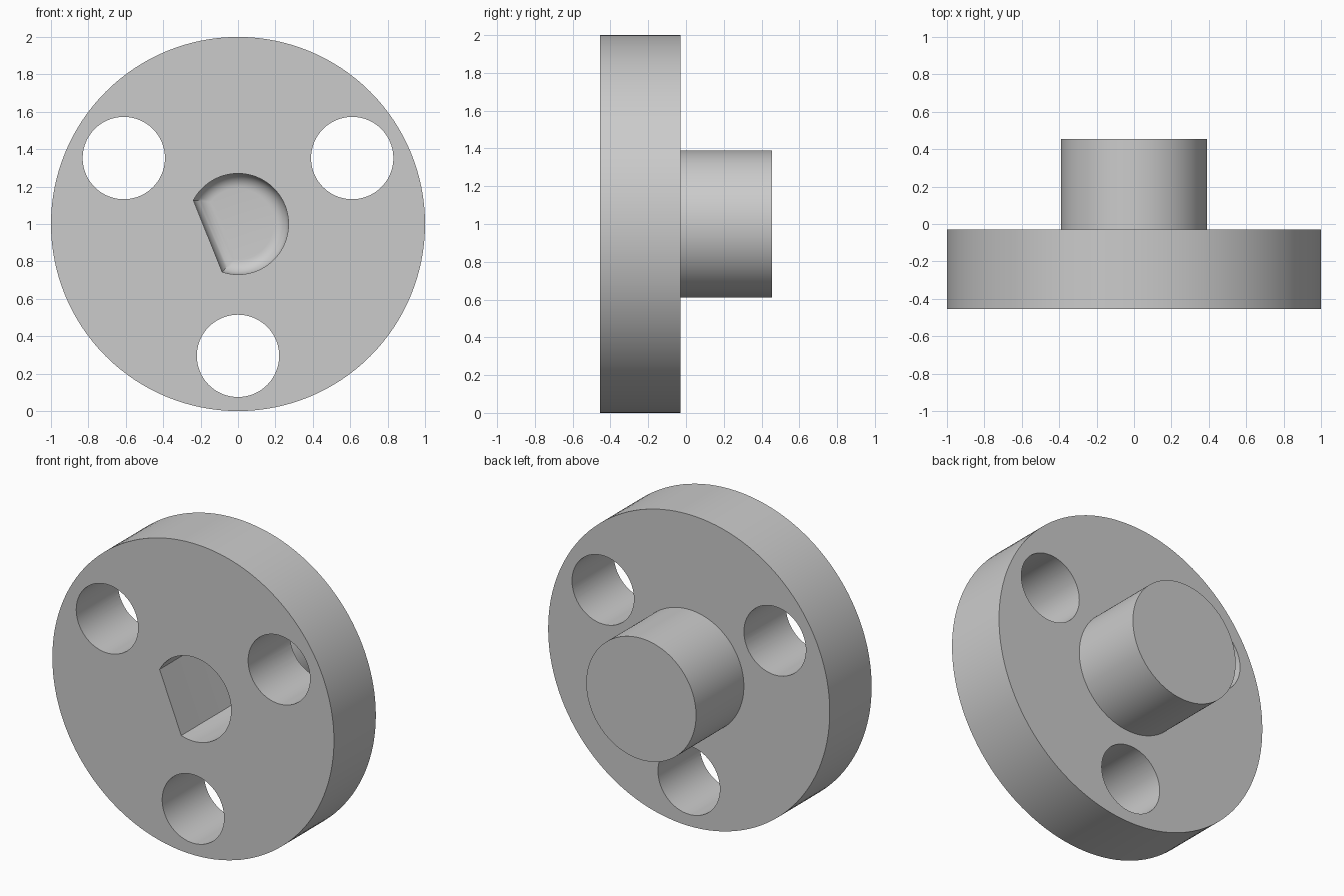
import bpy, bmesh, math

if "Cube" in bpy.data.objects:
    bpy.data.objects.remove(bpy.data.objects["Cube"])

CZ = 1.0                    # height of the axis
FRONT, STEP, BACK = -0.455, -0.03, 0.455


def circle(r, cx=0.0, cz=CZ, n=128):
    return [(cx + r * math.cos(2 * math.pi * i / n), cz + r * math.sin(2 * math.pi * i / n))
            for i in range(n)]


def loft(name, sections):
    """Solid through (y, outline) sections, closed by flat caps."""
    bm = bmesh.new()
    rings = [[bm.verts.new((x, y, z)) for x, z in pts] for y, pts in sections]
    for a, b in zip(rings, rings[1:]):
        n = len(a)
        for i in range(n):
            j = (i + 1) % n
            bm.faces.new((a[i], a[j], b[j], b[i]))
    bm.faces.new(rings[0])
    bm.faces.new(rings[-1])
    bmesh.ops.recalc_face_normals(bm, faces=bm.faces)
    mesh = bpy.data.meshes.new(name)
    bm.to_mesh(mesh)
    bm.free()
    obj = bpy.data.objects.new(name, mesh)
    bpy.context.collection.objects.link(obj)
    return obj


def d_outline(inset, n=72):
    """Round bore outline with one flat side, shrunk by inset."""
    r, flat = 0.27 - inset, 0.174 - inset
    facing = math.radians(201.9)
    half = math.acos(flat / r)
    sweep = 2 * math.pi - 2 * half
    angles = [facing + half + sweep * i / n for i in range(n + 1)]
    return [(r * math.cos(a), CZ + r * math.sin(a)) for a in angles]


# Flange disc with a stepped hub behind it
body = loft("flange_with_hub", [(FRONT, circle(1.0)), (STEP, circle(1.0)),
                                (STEP, circle(0.39)), (BACK, circle(0.39))])

# Three bolt holes through the flange
cutters = []
for deg in (30, 150, 270):
    a = math.radians(deg)
    hole = circle(0.22, 0.705 * math.cos(a), CZ + 0.705 * math.sin(a), 96)
    cutters.append(loft("bolt_hole_cutter", [(FRONT - 0.1, hole), (STEP + 0.1, hole)]))

# Blind D-shaped shaft bore with a rounded floor edge
floor, fillet = 0.33, 0.08
sections = [(FRONT - 0.1, d_outline(0))]
for i in range(9):
    a = math.pi / 2 * i / 8
    sections.append((floor - fillet + fillet * math.sin(a), d_outline(fillet * (1 - math.cos(a)))))
cutters.append(loft("shaft_bore_cutter", sections))

# Cut everything out of the body
bpy.context.view_layer.objects.active = body
body.select_set(True)
for cutter in cutters:
    cutter.hide_render = True
    mod = body.modifiers.new("cut", "BOOLEAN")
    mod.operation = "DIFFERENCE"
    mod.solver = "EXACT"
    mod.object = cutter
    bpy.ops.object.modifier_apply(modifier=mod.name)
for cutter in cutters:
    bpy.data.objects.remove(cutter)

# Plain grey metal
grey = bpy.data.materials.new("grey_metal")
grey.diffuse_color = (0.6, 0.6, 0.6, 1)
grey.use_nodes = True
grey.node_tree.nodes["Principled BSDF"].inputs["Base Color"].default_value = grey.diffuse_color
body.data.materials.clear()
body.data.materials.append(grey)
bpy.ops.object.shade_smooth_by_angle(angle=math.radians(30))
